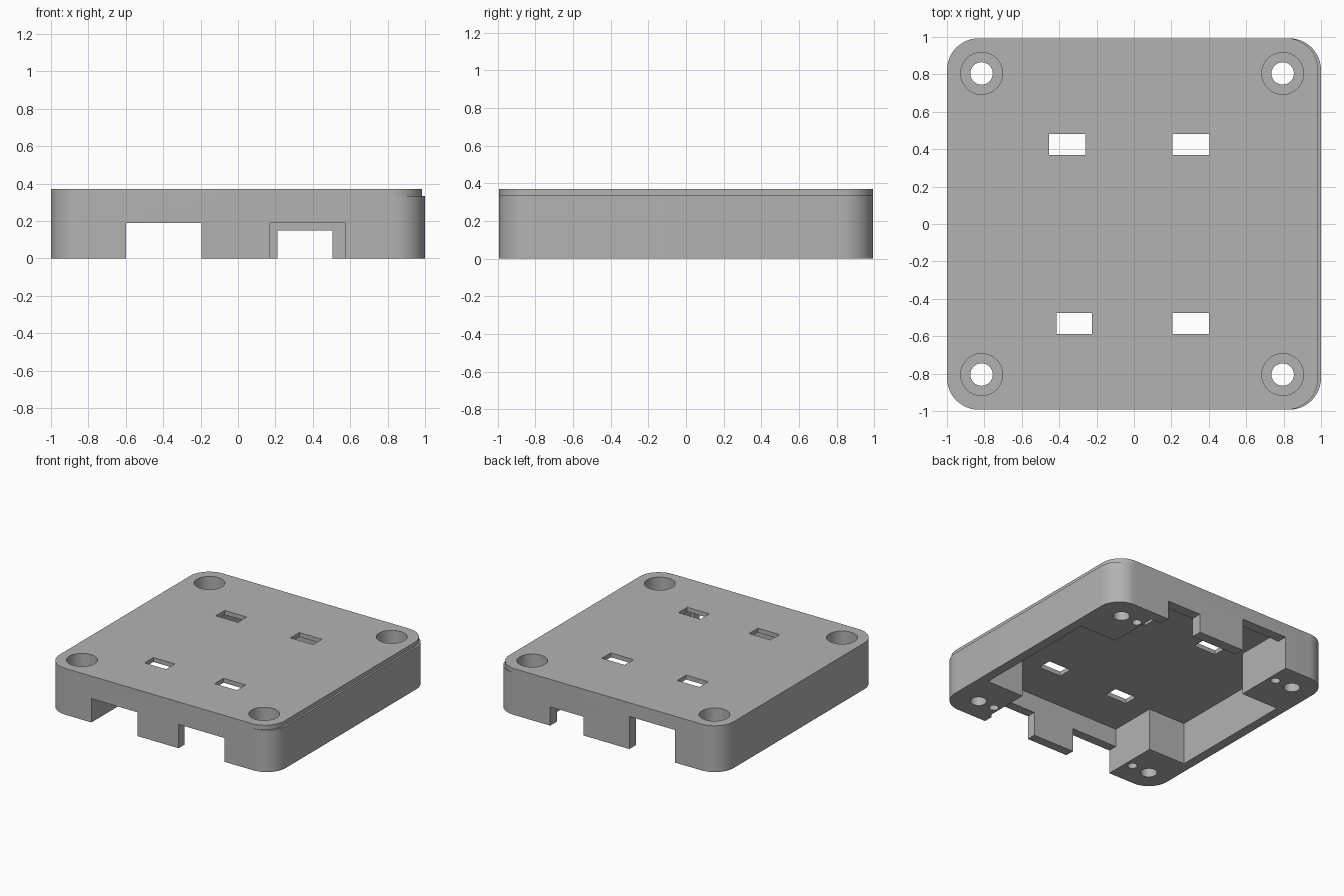
import bpy, bmesh, math

if "Cube" in bpy.data.objects:
    bpy.data.objects.remove(bpy.data.objects["Cube"])

grey = bpy.data.materials.new("mid grey")
grey.diffuse_color = (0.45, 0.45, 0.45, 1)
grey.use_nodes = True
grey.node_tree.nodes["Principled BSDF"].inputs["Base Color"].default_value = grey.diffuse_color


def prism(name, outline, z0, z1):
    """Extrude a flat outline upward from z0 to z1."""
    bm = bmesh.new()
    face = bm.faces.new([bm.verts.new((x, y, z0)) for x, y in outline])
    top = bmesh.ops.extrude_face_region(bm, geom=[face])["geom"]
    bmesh.ops.translate(bm, vec=(0, 0, z1 - z0),
                        verts=[v for v in top if isinstance(v, bmesh.types.BMVert)])
    bmesh.ops.recalc_face_normals(bm, faces=bm.faces)
    mesh = bpy.data.meshes.new(name)
    bm.to_mesh(mesh)
    bm.free()
    mesh.materials.append(grey)
    obj = bpy.data.objects.new(name, mesh)
    bpy.context.collection.objects.link(obj)
    return obj


def rect(x0, x1, y0, y1):
    return [(x0, y0), (x1, y0), (x1, y1), (x0, y1)]


def circle(x, y, r, n=32):
    return [(x + r * math.cos(2 * math.pi * i / n),
             y + r * math.sin(2 * math.pi * i / n)) for i in range(n)]


def rounded(x0, x1, y0, y1, r, n=12):
    pts = []
    for k, (cx, cy) in enumerate([(x1 - r, y1 - r), (x0 + r, y1 - r),
                                  (x0 + r, y0 + r), (x1 - r, y0 + r)]):
        for i in range(n + 1):
            a = math.pi / 2 * (k + i / n)
            pts.append((cx + r * math.cos(a), cy + r * math.sin(a)))
    return pts


def combine(target, tool, operation):
    """Apply a boolean and remove the tool object."""
    mod = target.modifiers.new("cut", 'BOOLEAN')
    mod.operation, mod.solver, mod.object = operation, 'EXACT', tool
    bpy.context.view_layer.objects.active = target
    bpy.ops.object.modifier_apply(modifier=mod.name)
    bpy.data.objects.remove(tool)


CEILING, HEIGHT = 0.335, 0.37

# Shell: wall block with a lid that is set back along the right side
shell = prism("enclosure_shell", rounded(-1, 1, -0.993, 0.993, 0.17), 0, CEILING)
lid = prism("lid", rounded(-1, 0.985, -0.993, 0.993, 0.17), CEILING, HEIGHT)
combine(shell, lid, 'UNION')

# Cross-shaped cavity that leaves four corner posts
cavity = [(-0.6, -0.92), (0.6, -0.92), (0.6, -0.54), (0.925, -0.54),
          (0.925, 0.505), (0.6, 0.505), (0.6, 0.91), (-0.6, 0.91),
          (-0.6, 0.505), (-0.925, 0.505), (-0.925, -0.54), (-0.6, -0.54)]
combine(shell, prism("cavity", cavity, -0.1, CEILING), 'DIFFERENCE')

# Connector openings in the front and back walls: x range, y range, height
for x0, x1, y0, y1, top in [(-0.6, -0.195, -1.1, -0.85, 0.19),
                            (0.17, 0.575, -1.1, -0.85, 0.19),
                            (-0.6, -0.195, 0.85, 1.1, 0.26),
                            (0.21, 0.505, 0.85, 1.1, 0.15)]:
    combine(shell, prism("opening", rect(x0, x1, y0, y1), -0.1, top), 'DIFFERENCE')

# Rectangular slots through the lid
for x0, x1, y0, y1 in [(-0.455, -0.26, 0.37, 0.482), (0.205, 0.405, 0.37, 0.482),
                       (-0.415, -0.225, -0.587, -0.475), (0.205, 0.4, -0.587, -0.475)]:
    combine(shell, prism("slot", rect(x0, x1, y0, y1), 0.25, 0.5), 'DIFFERENCE')

# Screw holes, counterbores and small blind pilot holes in the posts
for x, pilot in [(-0.815, -0.66), (0.795, 0.65)]:
    for y in (-0.805, 0.805):
        combine(shell, prism("screw_hole", circle(x, y, 0.06), -0.1, 0.5), 'DIFFERENCE')
        combine(shell, prism("counterbore", circle(x, y, 0.112), 0.15, 0.5), 'DIFFERENCE')
        combine(shell, prism("pilot_hole", circle(pilot, y, 0.035, 24), -0.1, 0.15),
                'DIFFERENCE')

# Smooth the curved walls, keep the edges sharp
bpy.ops.object.select_all(action='DESELECT')
shell.select_set(True)
bpy.context.view_layer.objects.active = shell
bpy.ops.object.shade_smooth_by_angle(angle=math.radians(30))
